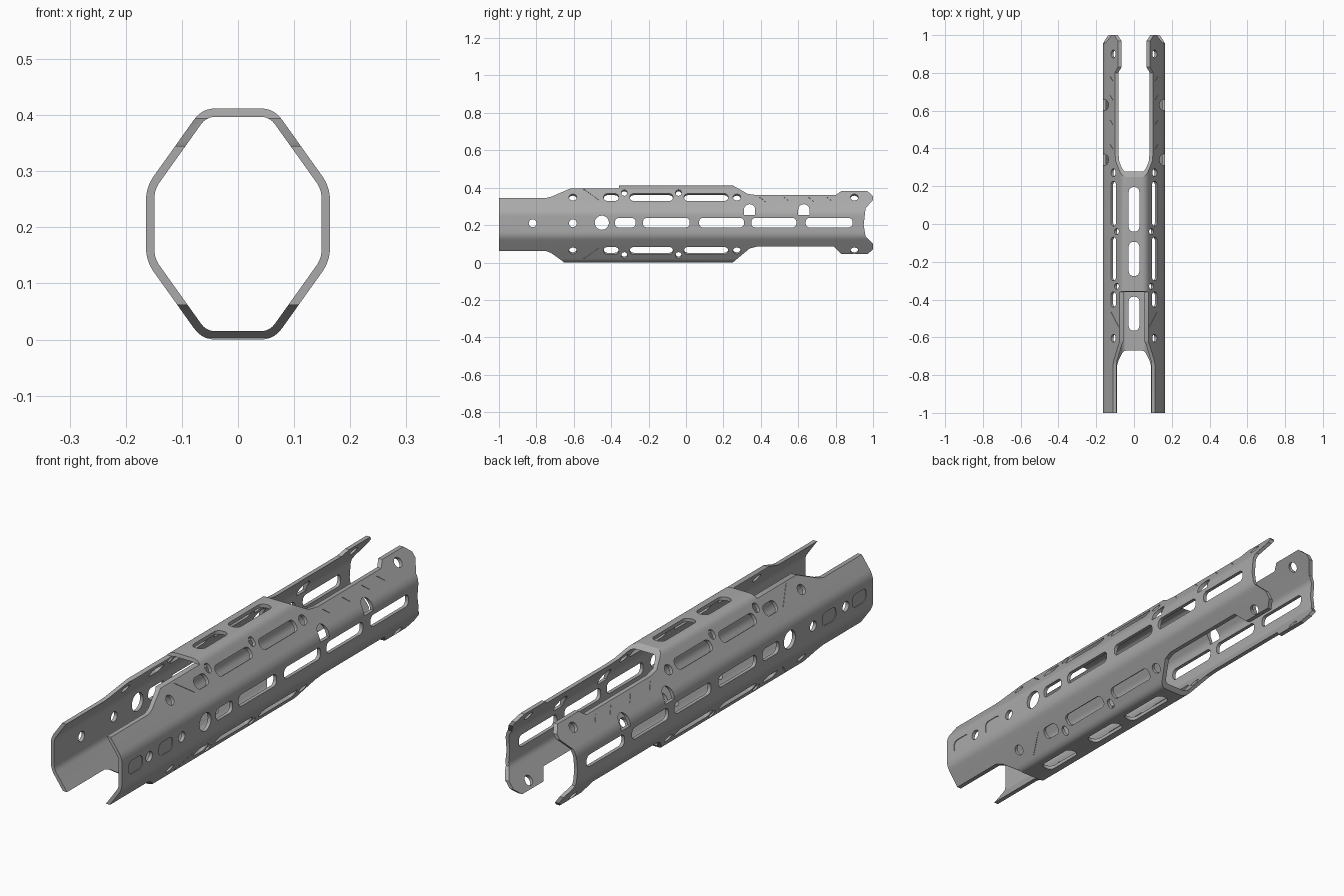
import bpy
import bmesh
import math
from mathutils import Vector

cube = bpy.data.objects.get("Cube")
if cube:
    bpy.data.objects.remove(cube, do_unlink=True)

MID = 0.206                                  # height of the long axis
NX, NZ = 0.814, 0.581                        # normal of a sloped wall
DIST = NX * 0.164 + NZ * 0.066               # its distance from the axis

metal = bpy.data.materials.new("grey metal")
metal.use_nodes = True
metal.diffuse_color = (0.4, 0.4, 0.4, 1)
metal.node_tree.nodes["Principled BSDF"].inputs["Base Color"].default_value = (0.4, 0.4, 0.4, 1)


def finish(bm, name):
    bmesh.ops.recalc_face_normals(bm, faces=bm.faces)
    mesh = bpy.data.meshes.new(name)
    bm.to_mesh(mesh)
    bm.free()
    obj = bpy.data.objects.new(name, mesh)
    bpy.context.collection.objects.link(obj)
    mesh.materials.append(metal)
    return obj


def rounded(points, reach, steps=5):
    """Replace each corner with a short curve."""
    out = []
    for i, p in enumerate(points):
        a, b = points[i - 1], points[(i + 1) % len(points)]
        s = p + (a - p).normalized() * min(reach, (a - p).length * 0.49)
        e = p + (b - p).normalized() * min(reach, (b - p).length * 0.49)
        for k in range(steps + 1):
            t = k / steps
            out.append(s * (1 - t) ** 2 + p * 2 * t * (1 - t) + e * t * t)
    return out


def octagon(inset, reach):
    a, h, d = 0.164 - inset, MID - inset, DIST - inset
    z, x = (d - NX * a) / NZ, (d - NZ * h) / NX
    corners = [(a, -z), (a, z), (x, h), (-x, h), (-a, z), (-a, -z), (-x, -h), (x, -h)]
    return rounded([Vector(c) for c in corners], reach)


def prism(bm, pts, origin, u, v, n, depth):
    """Extrude a flat outline by depth to both sides of its plane."""
    o, u, v, n = (Vector(w) for w in (origin, u, v, n))
    rings = [[bm.verts.new(o + u * p[0] + v * p[1] + n * s) for p in pts] for s in (-depth, depth)]
    bm.faces.new(rings[0])
    bm.faces.new(rings[1])
    for i in range(len(pts)):
        bm.faces.new((rings[0][i - 1], rings[0][i], rings[1][i], rings[1][i - 1]))


def slot(length, width, radius=0.02):
    a, b, r = length / 2, width / 2, min(radius, width / 2)
    return [(sx * (a - r) + r * math.cos(t), sy * (b - r) + r * math.sin(t))
            for q, (sx, sy) in enumerate([(1, 1), (-1, 1), (-1, -1), (1, -1)])
            for t in [math.pi / 2 * (q + (k + 0.1) / 5.2) for k in range(6)]]


def hole(r):
    return [(r * math.cos(k * math.tau / 20), r * math.sin(k * math.tau / 20)) for k in range(20)]


# Hollow octagonal shell
bm = bmesh.new()
rings = [[bm.verts.new((p.x, y, p.y + MID)) for p in octagon(inset, reach)]
         for y, inset, reach in ((-1.1, 0, 0.024), (1.1, 0, 0.024), (1.1, 0.015, 0.016), (-1.1, 0.015, 0.016))]
for j in range(4):
    r, s = rings[j - 1], rings[j]
    for i in range(len(r)):
        bm.faces.new((r[i - 1], r[i], s[i], s[i - 1]))
shell = finish(bm, "handguard_shell")

# Side outline that trims the ends and opens the top and bottom
outline = [(-1, 0.062), (-0.75, 0.062), (-0.72, 0.05), (-0.66, -0.05), (0.23, -0.05),
           (0.25, 0.0), (0.34, 0.075), (0.38, 0.085), (0.79, 0.085), (0.83, 0.045), (0.97, 0.045),
           (1, 0.07), (1, 0.1), (0.96, 0.14), (0.95, 0.2), (0.96, 0.29), (1, 0.335),
           (1, 0.355), (0.97, 0.382), (0.83, 0.382), (0.8, 0.36), (0.38, 0.36), (0.33, 0.367),
           (0.25, 0.412), (0.23, 0.45), (-0.35, 0.45), (-0.36, 0.395), (-0.62, 0.395),
           (-0.72, 0.352), (-0.75, 0.345), (-1, 0.345)]
# Ramp ends of the bottom panel follow the outline down to the flat
outline[3] = (-0.655, 0.004)
outline.insert(4, (-0.645, -0.05))
bm = bmesh.new()
prism(bm, outline, (0, 0, 0), (0, 1, 0), (0, 0, 1), (1, 0, 0), 0.4)
trim = finish(bm, "trim_helper")

# Openings, repeated on mirrored walls
bm = bmesh.new()


def side_cut(pts, y, z, depth=0.05):
    for sx in (1, -1):
        prism(bm, pts, (sx * 0.164, y, z), (0, 1, 0), (0, 0, 1), (1, 0, 0), depth)


def slope_cut(pts, y, z, depth=0.026, ends=(1, -1)):
    h = z - MID
    x = (DIST - NZ * h) / NX
    for sx in (1, -1):
        for sz in ends:
            prism(bm, pts, (sx * x, y, MID + sz * h), (0, 1, 0),
                  (-NZ * sx, 0, NX * sz), (NX * sx, 0, NZ * sz), depth)


# Flat side walls: long slots, round holes and shallow recesses
for y0, y1 in ((-0.38, -0.27), (-0.23, 0.02), (0.07, 0.31), (0.35, 0.59), (0.64, 0.89)):
    side_cut(slot(y1 - y0, 0.05), (y0 + y1) / 2, 0.213)
side_cut(hole(0.038), -0.45, 0.213)
for y in (-0.82, -0.605):
    side_cut(hole(0.021), y, 0.21)
for y in (-0.91, -0.71):
    side_cut(slot(0.09, 0.055), y, 0.21, 0.003)

# Arched openings on the upper edges
arch = [(-0.03, -0.027), (0.03, -0.027)] + [
    (0.03 * math.cos(t), 0.03 * math.sin(t)) for t in (math.pi * k / 10 for k in range(11))]
for y in (0.34, 0.63):
    side_cut(arch, y, 0.282)

# Sloped walls: slots, screw holes and engraved lines
for y0, y1 in ((-0.44, -0.36), (-0.3, -0.07), (-0.01, 0.225)):
    slope_cut(slot(y1 - y0, 0.048), (y0 + y1) / 2, 0.349)
for y in (-0.605, 0.272, 0.9):
    slope_cut(hole(0.021), y, 0.349)
for y in (-0.33, -0.04):
    slope_cut(slot(0.03, 0.04, 0.015), y, 0.373)
slope_cut([(-0.042, 0.036), (-0.036, 0.036), (0.044, -0.036), (0.038, -0.036)], -0.505, 0.36, 0.002)
for y in (0.41, 0.54, 0.67, 0.77):
    slope_cut([(-0.017, 0.015), (-0.012, 0.015), (0.017, -0.015), (0.012, -0.015)], y, 0.335, 0.002, (1,))

# Top and bottom panels
for y0, y1 in ((-0.275, -0.095), (-0.04, 0.195), (-0.565, -0.385)):
    for z in ((0, 2 * MID) if y0 > -0.5 else (0,)):
        prism(bm, slot(y1 - y0, 0.056, 0.024), (0, (y0 + y1) / 2, z), (0, 1, 0), (1, 0, 0), (0, 0, 1), 0.03)
openings = finish(bm, "openings_helper")

# Apply the cuts
bpy.context.view_layer.objects.active = shell
shell.select_set(True)
for helper, op in ((trim, 'INTERSECT'), (openings, 'DIFFERENCE')):
    helper.hide_render = True
    mod = shell.modifiers.new(helper.name, 'BOOLEAN')
    mod.operation, mod.solver, mod.object = op, 'EXACT', helper
    bpy.ops.object.modifier_apply(modifier=mod.name)
    bpy.data.objects.remove(helper, do_unlink=True)

bpy.ops.object.select_all(action='DESELECT')
shell.select_set(True)
bpy.ops.object.shade_smooth_by_angle(angle=math.radians(25))
